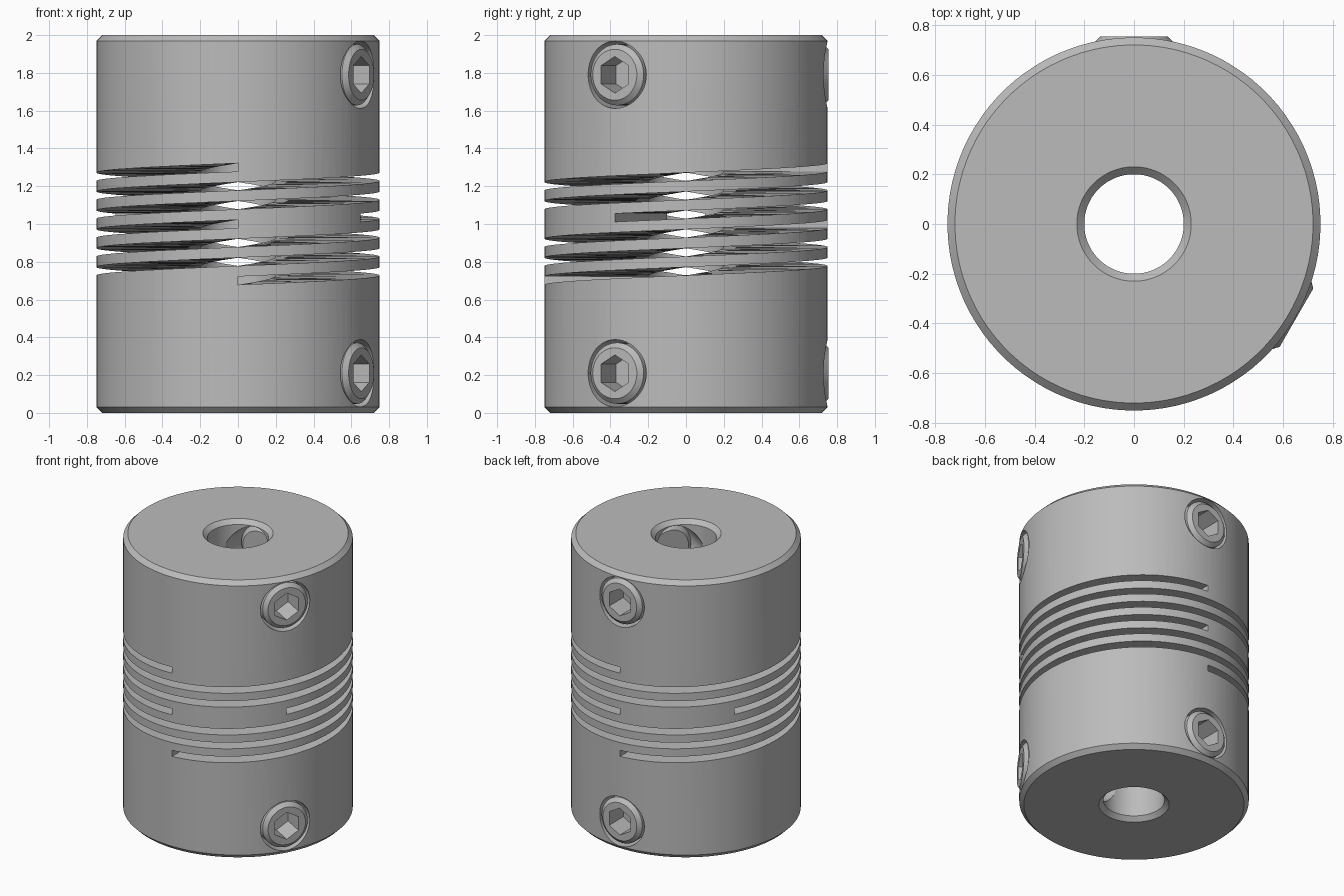
import bpy, bmesh
from math import radians, cos, sin, pi
from mathutils import Matrix, Vector

cube = bpy.data.objects.get("Cube")
if cube:
    bpy.data.objects.remove(cube, do_unlink=True)

# Single machined metal colour
metal = bpy.data.materials.new("aluminium_grey")
metal.use_nodes = True
GREY = (0.5, 0.5, 0.5, 1)
metal.diffuse_color = GREY
metal.node_tree.nodes["Principled BSDF"].inputs["Base Color"].default_value = GREY


def finish(bm, name):
    bmesh.ops.recalc_face_normals(bm, faces=bm.faces)
    mesh = bpy.data.meshes.new(name)
    bm.to_mesh(mesh)
    bm.free()
    mesh.materials.append(metal)
    obj = bpy.data.objects.new(name, mesh)
    bpy.context.collection.objects.link(obj)
    return obj


def lathe(name, profile, sides, closed=False, start=0.0):
    """Spin an (r, z) profile around the z axis."""
    bm = bmesh.new()
    verts = [bm.verts.new((r * cos(start), r * sin(start), z)) for r, z in profile]
    pairs = list(zip(verts, verts[1:]))
    if closed:
        pairs.append((verts[-1], verts[0]))
    edges = [bm.edges.new(p) for p in pairs]
    bmesh.ops.spin(bm, geom=verts + edges, cent=(0, 0, 0), axis=(0, 0, 1),
                   angle=2 * pi, steps=sides, use_merge=False)
    bmesh.ops.remove_doubles(bm, verts=bm.verts, dist=0.0005)
    return finish(bm, name)


def cut(target, cutter):
    cutter.hide_render = True
    mod = target.modifiers.new("cut", 'BOOLEAN')
    mod.operation = 'DIFFERENCE'
    mod.solver = 'EXACT'
    mod.object = cutter
    bpy.context.view_layer.objects.active = target
    bpy.ops.object.modifier_apply(modifier=mod.name)
    bpy.data.objects.remove(cutter, do_unlink=True)


def smooth(obj):
    bpy.ops.object.select_all(action='DESELECT')
    obj.select_set(True)
    bpy.context.view_layer.objects.active = obj
    bpy.ops.object.shade_smooth_by_angle(angle=radians(25))


# Body: bored cylinder with chamfered rims
R, BORE, CH, H = 0.75, 0.2, 0.03, 2.0
SIDES = 96
body = lathe("coupling_body", [
    (BORE, CH), (BORE + CH, 0), (R - CH, 0), (R, CH),
    (R, H - CH), (R - CH, H), (BORE + CH, H), (BORE, H - CH)],
    SIDES, closed=True, start=pi / SIDES)

# Two-start helical slots, each interrupted by a solid bridge halfway up
PITCH, SLOT_Z, HALF = 0.2, 0.7, 0.022
STEP = 4


def add_slot(bm, phase, first, last):
    rings = []
    for turn in range(first, last + 1, STEP):
        a = radians(phase + turn)
        z = SLOT_Z + PITCH * turn / 360
        rings.append([bm.verts.new((r * cos(a), r * sin(a), z + dz))
                      for r, dz in ((0.15, -HALF), (0.8, -HALF),
                                    (0.8, HALF), (0.15, HALF))])
    for lo, hi in zip(rings, rings[1:]):
        for i in range(4):
            j = (i + 1) % 4
            bm.faces.new((lo[i], lo[j], hi[j], hi[i]))
    bm.faces.new(rings[0])
    bm.faces.new(rings[-1])


bm = bmesh.new()
for phase in (-90, 90):
    add_slot(bm, phase, 0, 540)
    add_slot(bm, phase, 600, 1080)
bmesh.ops.triangulate(bm, faces=bm.faces)
cut(body, finish(bm, "slot_cutter"))

# Radial screw holes near both ends
SCREW_ANGLES = (-30, 90)
SCREW_HEIGHTS = (0.21, 1.79)


def radial(angle, z):
    return (Matrix.Translation((0, 0, z)) @ Matrix.Rotation(radians(angle), 4, 'Z')
            @ Matrix.Rotation(pi / 2, 4, 'Y'))


for angle in SCREW_ANGLES:
    for z in SCREW_HEIGHTS:
        hole = lathe("hole_cutter", [(0, 0.06), (0.178, 0.06), (0.178, 0.9), (0, 0.9)], 48)
        hole.matrix_world = radial(angle, z)
        bpy.context.view_layer.update()
        cut(body, hole)
smooth(body)

# Set screw with chamfered ends and hexagonal socket
TOP = 0.754
screw = lathe("set_screw", [
    (0, 0.24), (0.13, 0.24), (0.162, 0.27),
    (0.162, TOP - 0.025), (0.135, TOP), (0, TOP)], 48)
cut(screw, lathe("socket_cutter", [
    (0, TOP - 0.16), (0.097, TOP - 0.16), (0.097, TOP + 0.1), (0, TOP + 0.1)], 6))
smooth(screw)

# Place one screw in every hole
ends = ("lower", "upper")
sides = ("side", "back")
for side, angle in zip(sides, SCREW_ANGLES):
    for end, z in zip(ends, SCREW_HEIGHTS):
        copy = bpy.data.objects.new(f"{end}_{side}_set_screw", screw.data)
        copy.matrix_world = radial(angle, z)
        bpy.context.collection.objects.link(copy)
bpy.data.objects.remove(screw, do_unlink=True)
